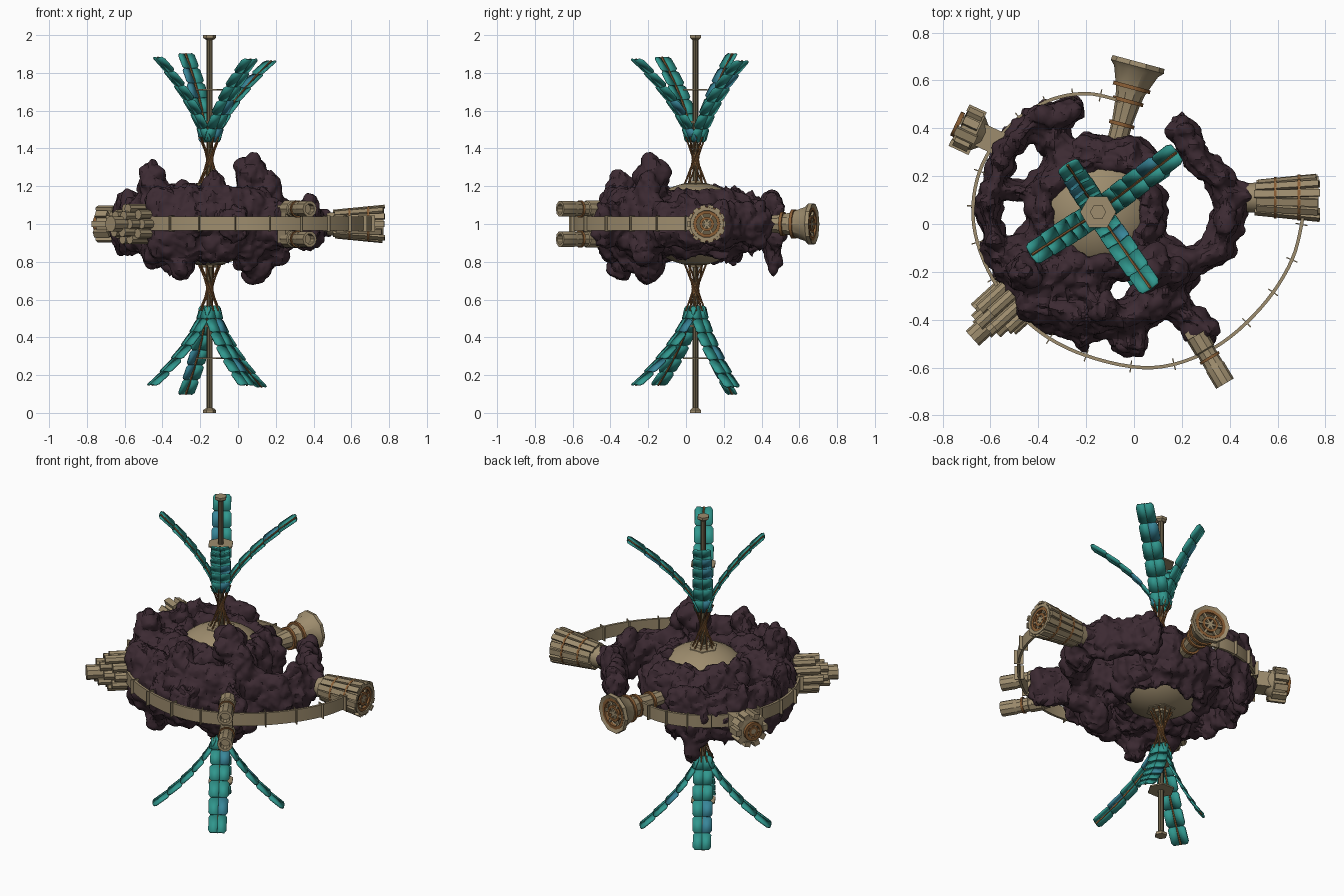
import bpy, bmesh, math, random
from mathutils import Vector, Matrix, noise

random.seed(4)
if "Cube" in bpy.data.objects:
    bpy.data.objects.remove(bpy.data.objects["Cube"])


def material(name, rgb):
    m = bpy.data.materials.new(name)
    m.use_nodes = True
    m.diffuse_color = (*rgb, 1)
    m.node_tree.nodes["Principled BSDF"].inputs["Base Color"].default_value = (*rgb, 1)
    return m


ROCK, TAN, POLE, RUST, TEAL, BLUE = range(6)
MATS = [material("dark plum rock", (.045, .023, .032)), material("sand metal", (.34, .265, .155)),
        material("olive metal", (.13, .105, .06)), material("rust metal", (.25, .11, .035)),
        material("teal panel", (.03, .31, .27)), material("blue panel", (.04, .24, .32))]
AXIS = Vector((-.15, .05, 1))
UP = Vector((0, 0, 1))


def polar(r, a, z=0):
    return Vector((r * math.cos(a), r * math.sin(a), z))


def finish(name, bm, angle=30):
    bmesh.ops.recalc_face_normals(bm, faces=bm.faces)
    me = bpy.data.meshes.new(name)
    bm.to_mesh(me)
    bm.free()
    for m in MATS:
        me.materials.append(m)
    ob = bpy.data.objects.new(name, me)
    bpy.context.collection.objects.link(ob)
    bpy.context.view_layer.objects.active = ob
    for o in bpy.context.selected_objects:
        o.select_set(False)
    ob.select_set(True)
    bpy.ops.object.shade_smooth_by_angle(angle=math.radians(angle))
    return ob


def aim(base, direction):
    return Matrix.Translation(base) @ Vector(direction).to_track_quat('Z', 'Y').to_matrix().to_4x4()


def lathe(bm, profile, n, M, mat, closed=False):
    """Sweep (radius, height) pairs round local z; cap the ends, or close the profile into a hoop."""
    rings = [[bm.verts.new(M @ polar(r, math.tau * i / n, h)) for i in range(n)] for r, h in profile]
    faces = [] if closed else [bm.faces.new(rings[0]), bm.faces.new(rings[-1])]
    for a, b in zip(rings, rings[1:] + rings[:1] if closed else rings[1:]):
        for i in range(n):
            j = (i + 1) % n
            faces.append(bm.faces.new((a[i], a[j], b[j], b[i])))
    for f in faces:
        f.material_index = mat


def box(bm, size, M, mat):
    geo = bmesh.ops.create_cube(bm, size=1, matrix=M @ Matrix.Diagonal((*size, 1)))
    for f in {f for v in geo["verts"] for f in v.link_faces}:
        f.material_index = mat


def rod(bm, a, b, r, mat):
    lathe(bm, [(r, 0), (r, (b - a).length)], 5, aim(a, b - a), mat)


def hoop(bm, M, r, h, w=.008):
    lathe(bm, [(r - w, h - w), (r + w, h - w), (r + w, h + w), (r - w, h + w)], 14, M, RUST, True)


def wheel(bm, M, r, h):
    """Spoked end grille over a dark backing."""
    lathe(bm, [(r, h - .03), (r, h - .02)], 12, M, POLE)
    for i in range(3):
        box(bm, (2 * r, .013, .012), M @ Matrix.Translation((0, 0, h)) @ Matrix.Rotation(i * math.pi / 3, 4, 'Z'), TAN)
    hoop(bm, M, r * .45, h, .007)
    hoop(bm, M, r * .92, h, .009)


# Rock: chains of overlapping ellipsoids, fused and roughened
rock = bmesh.new()


def blob(p, r, rz):
    M = Matrix.Translation(p) @ Matrix.Diagonal((r, r, rz, 1))
    bmesh.ops.create_icosphere(rock, subdivisions=2, radius=1, matrix=M)


def chain(points, r, rz, z=1):
    for a, b in zip(points, points[1:]):
        a, b = Vector((*a, z)), Vector((*b, z))
        steps = max(2, int((b - a).length / .05))
        for i in range(steps + 1):
            k = random.uniform(.88, 1.12)
            blob(a.lerp(b, i / steps), r * k, rz * k)


for i in range(26):
    blob(AXIS + polar(random.uniform(.2, .24), math.tau * i / 26), .085, random.uniform(.19, .23))
chain([(-.26, .48), (-.42, .43), (-.54, .31), (-.61, .08), (-.59, -.08), (-.53, -.2), (-.42, -.33)], .062, .17)
chain([(-.42, -.33), (-.25, -.39), (-.05, -.39), (.1, -.33), (.2, -.18)], .085, .2)
chain([(-.36, -.4), (-.22, -.49)], .05, .1)
chain([(-.07, -.5), (.02, -.52), (.03, -.42)], .05, .1)
chain([(.2, .39), (.26, .27), (.36, .19), (.4, .05), (.35, -.1), (.24, -.16), (.12, -.12)], .075, .14)
chain([(.39, .11), (.46, .11)], .065, .09)
chain([(.13, -.28), (.23, -.39), (.3, -.45)], .07, .14)
chain([(-.42, .42), (-.25, .28)], .075, .13)
chain([(-.56, .14), (-.4, .14)], .045, .12)
chain([(-.39, -.05), (-.38, .17), (-.3, .26), (-.2, .3), (-.02, .3), (.06, .24)], .075, .15)
chain([(-.5, -.13), (-.33, -.1)], .1, .19)
chain([(-.4, -.25), (-.2, -.25)], .11, .2)
# Tall crags and hanging lumps
for x, y, z, r, rz in [(-.46, -.2, 1.21, .085, .14), (-.13, -.35, 1.19, .075, .11), (-.3, -.2, 1.12, .09, .12),
                       (.07, -.18, 1.24, .095, .14), (.17, -.2, 1.16, .075, .13),
                       (-.3, -.34, .8, .08, .12), (-.45, -.25, .86, .085, .11),
                       (.11, -.2, .79, .095, .12), (.04, -.3, .84, .08, .11), (.2, -.22, .87, .08, .1),
                       (-.3, .46, 1.08, .07, .1), (-.36, .46, .84, .055, .12)]:
    blob((x, y, z), r, rz)
seed = finish("rock_source", rock)
mod = seed.modifiers.new("fuse", 'REMESH')
mod.mode, mod.voxel_size = 'VOXEL', .0125
mesh = bpy.data.meshes.new_from_object(seed.evaluated_get(bpy.context.evaluated_depsgraph_get()))
bpy.data.objects.remove(seed)
bm = bmesh.new()
bm.from_mesh(mesh)
bpy.data.meshes.remove(mesh)
bm.normal_update()
for v, n in [(v, v.normal.copy()) for v in bm.verts]:
    cells = noise.voronoi(v.co * 11)[0]
    v.co += n * (.03 * (cells[1] - cells[0]) - .012 + .02 * noise.noise(v.co * 9) + .008 * noise.noise(v.co * 32))
for f in bm.faces:
    f.material_index = ROCK
finish("rock_mass", bm, 28)

# Inner dome with hexagonal hatches
bm = bmesh.new()
bmesh.ops.create_uvsphere(bm, u_segments=32, v_segments=20, radius=1,
                          matrix=Matrix.Translation(AXIS) @ Matrix.Diagonal((.27, .27, .22, 1)))
for f in bm.faces:
    f.material_index = TAN
for s in (1, -1):
    lathe(bm, [(.085, .2), (.08, .215), (.045, .218), (.04, .23)], 6, aim(AXIS, UP * s), TAN)
finish("inner_dome", bm)

# Central mast, with caps, platforms and crossing struts
bm = bmesh.new()
for s in (1, -1):
    M = aim(AXIS, UP * s)
    lathe(bm, [(.016, .2), (.016, .98)], 8, M, POLE)
    lathe(bm, [(.02, .975), (.034, .985), (.034, 1)], 6, M, TAN)
    for h, r in ((.71, .075), (.54, .055)):
        lathe(bm, [(r, h - .004), (r, h + .004)], 6, M, TAN)
    for i in range(10):
        a = math.tau * i / 10
        rod(bm, AXIS + polar(.065, a, s * .2), AXIS + polar(.055, a + 2.6, s * .46), .0045, RUST)
finish("mast", bm)

# Folded panel fronds above and below
TIPS = {1: [(-.13, .2, .9), (.33, .25, .86), (.22, -.32, .87), (-.28, -.18, .88)],
        -1: [(-.13, .2, .9), (.28, .2, .86), (.2, -.32, .85), (-.31, -.2, .85)]}
for s, tips in TIPS.items():
    bm, ribs = bmesh.new(), bmesh.new()
    for tx, ty, tz in tips:
        out = Vector((tx, ty, 0))
        reach = out.length
        out.normalize()
        side = UP.cross(out)

        def spot(t, across=0, lift=0):
            r = .035 + (reach - .035) * t ** 1.5
            normal = (UP * s * reach - out * (tz - .43)).normalized()
            return AXIS + out * r + UP * s * (.43 + (tz - .43) * t) + side * across + normal * lift

        for k in range(6):
            t0, t1 = k / 6, (k + 1) / 6
            w = .045 + .01 * math.sin(math.pi * (k + 1) / 7)
            tint = BLUE if random.random() < .2 else TEAL
            for e in (-1, 1):
                loop = [spot(t0, 0, .004), spot(t0, e * w * .8, .01), spot(t0 + .02, e * w, .012),
                        spot(t1 - .025, e * w, .008), spot(t1, e * w * .8, .004), spot(t1, 0, -.002)]
                f = bm.faces.new([bm.verts.new(p) for p in loop])
                f.material_index = tint if e > 0 else TEAL
        for k in range(8):
            rod(ribs, spot(k / 8, 0, .005), spot((k + 1) / 8, 0, .005), .006, RUST)
    where = "upper" if s > 0 else "lower"
    fronds = finish(where + "_frond_panels", bm, 5)
    mod = fronds.modifiers.new("thickness", 'SOLIDIFY')
    mod.thickness, mod.offset = .009, 0
    finish(where + "_frond_ribs", ribs)

# Ribbon walkway: smooth path through key points, with cross ribs
KEYS = [Vector((x, y, 1.003)) for x, y in [
    (.71, .05), (.66, -.15), (.53, -.35), (.33, -.52), (.08, -.6), (-.2, -.55), (-.42, -.43),
    (-.59, -.23), (-.67, 0), (-.645, .22), (-.53, .4), (-.37, .51), (-.2, .545), (-.04, .51)]]
path = []
for i in range(len(KEYS) - 1):
    p0, p1, p2, p3 = (KEYS[min(max(i + d, 0), len(KEYS) - 1)] for d in (-1, 0, 1, 2))
    for k in range(6):
        t = k / 6
        path.append(p1 + (p2 - p0) * t / 2 + (p0 - p1 * 2.5 + p2 * 2 - p3 / 2) * t * t
                    + (p1 * 1.5 - p0 / 2 - p2 * 1.5 + p3 / 2) * t ** 3)
bm = bmesh.new()
previous = None
for i, p in enumerate(path):
    along = path[min(i + 1, len(path) - 1)] - path[max(i - 1, 0)]
    across = along.cross(UP).normalized()
    row = [bm.verts.new(p + across * .007 * a + UP * .037 * b) for a, b in ((1, 1), (1, -1), (-1, -1), (-1, 1))]
    if previous:
        for j in range(4):
            q = (j + 1) % 4
            bm.faces.new((previous[j], previous[q], row[q], row[j]))
    previous = row
    if i % 4 == 2:
        box(bm, (.05, .085, .005), aim(p, along), TAN)
for f in bm.faces:
    f.material_index = TAN
finish("ribbon_walkway", bm)

# Right tower: slatted barrel with a spoked mouth
bm = bmesh.new()
M = aim((.47, .11, 1), (1, 0, 0))
lathe(bm, [(.06, 0), (.065, .06), (.07, .15), (.09, .3), (.072, .3), (.066, .25)], 14, M, TAN)
for i in range(14):
    turn = Matrix.Rotation(math.tau * i / 14, 4, 'Z') @ Matrix.Translation((.081, 0, .17))
    box(bm, (.014, .03, random.uniform(.24, .28)), M @ turn @ Matrix.Rotation(.1, 4, 'Y'), TAN)
for h, r in ((.12, .08), (.22, .09)):
    hoop(bm, M, r, h, .006)
wheel(bm, M, .07, .285)
finish("right_tower", bm)

# Back tower: slim neck with a flared horn
bm = bmesh.new()
M = aim((-.08, .31, 1), (.27, 1, 0))
lathe(bm, [(.042, 0), (.044, .12), (.053, .2), (.062, .25), (.095, .34), (.115, .36), (.112, .38),
           (.085, .37), (.065, .32)], 10, M, TAN)
for h, r in ((.11, .046), (.21, .058), (.27, .072)):
    hoop(bm, M, r, h)
wheel(bm, M, .088, .365)
finish("back_tower", bm)

# Left rear tower: square neck with a toothed head
bm = bmesh.new()
M = aim((-.52, .315, 1), (-.9, .42, 0))
box(bm, (.1, .09, .18), M @ Matrix.Translation((0, 0, .07)), TAN)
lathe(bm, [(.05, .12), (.08, .15), (.08, .22), (.05, .225)], 12, M, TAN)
for i in range(10):
    turn = Matrix.Rotation(math.tau * i / 10, 4, 'Z') @ Matrix.Translation((.082, 0, .19))
    box(bm, (.03, .034, random.uniform(.06, .1)), M @ turn, TAN)
wheel(bm, M, .05, .24)
finish("left_rear_tower", bm)

# Left front tower: stepped bundle of tubes
bm = bmesh.new()
M = aim((-.49, -.31, 1), (-.75, -.68, 0))
lathe(bm, [(.042, 0), (.042, .25)], 10, M, TAN)
for count, radius, length in ((6, .05, .19), (10, .085, .13)):
    for i in range(count):
        at = Matrix.Translation(polar(radius, math.tau * i / count))
        lathe(bm, [(.026, 0), (.026, length + random.uniform(-.03, .03))], 8, M @ at, TAN)
finish("left_front_tower", bm)

# Right front tower: twin barrels on a shared block
bm = bmesh.new()
M = aim((.26, -.465, 1), (.5, -.84, 0))
box(bm, (.08, .2, .08), M @ Matrix.Translation((0, 0, .01)), TAN)
for s in (1, -1):
    at = M @ Matrix.Translation((0, .08 * s, 0))
    lathe(bm, [(.046, 0), (.046, .07), (.04, .075), (.04, .15), (.043, .155), (.043, .235), (.028, .235), (.026, .2)],
          10, at, TAN)
    hoop(bm, at, .04, .11, .006)
finish("right_front_tower", bm)
